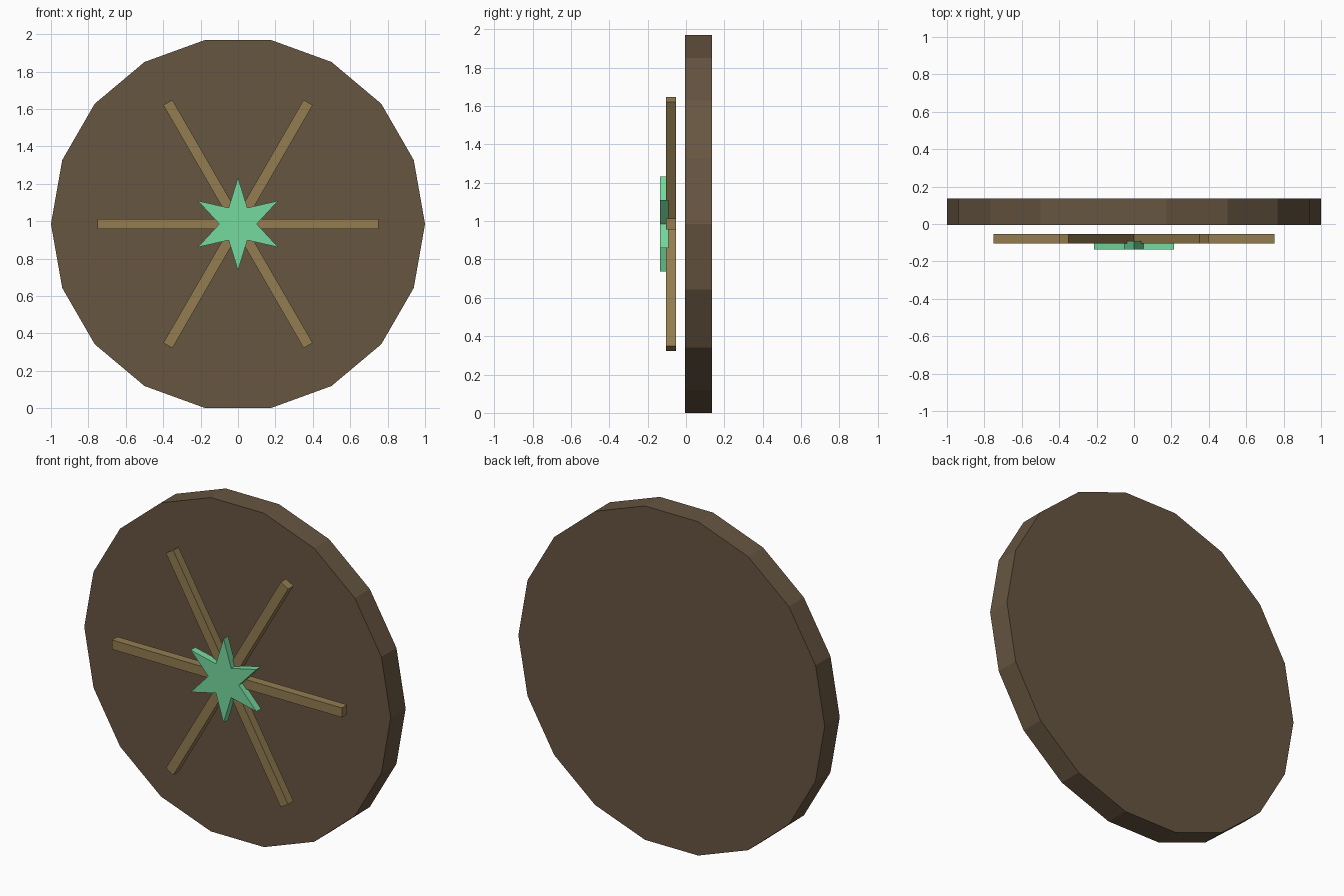
import bpy, bmesh
from math import sin, cos, pi, radians

if "Cube" in bpy.data.objects:
    bpy.data.objects.remove(bpy.data.objects["Cube"])

CZ = 0.985  # height of the wheel centre


def material(name, rgb):
    m = bpy.data.materials.new(name)
    m.diffuse_color = (*rgb, 1)
    m.use_nodes = True
    m.node_tree.nodes["Principled BSDF"].inputs["Base Color"].default_value = m.diffuse_color
    return m


def prism(name, points, y_front, y_back, mat):
    """Extrude an (x, z) outline, given around the centre, along y."""
    bm = bmesh.new()
    face = bm.faces.new([bm.verts.new((x, y_front, z + CZ)) for x, z in points])
    ext = bmesh.ops.extrude_face_region(bm, geom=[face])
    moved = [v for v in ext["geom"] if isinstance(v, bmesh.types.BMVert)]
    bmesh.ops.translate(bm, verts=moved, vec=(0, y_back - y_front, 0))
    bmesh.ops.recalc_face_normals(bm, faces=bm.faces)
    mesh = bpy.data.meshes.new(name)
    bm.to_mesh(mesh)
    bm.free()
    mesh.materials.append(mat)
    ob = bpy.data.objects.new(name, mesh)
    bpy.context.collection.objects.link(ob)
    return ob


def polar(r, deg):
    return r * cos(radians(deg)), r * sin(radians(deg))


dark_wood = material("dark_wood", (0.135, 0.092, 0.053))
light_wood = material("light_wood", (0.29, 0.205, 0.08))
green = material("green", (0.18, 0.70, 0.35))

# Round backing board, 18 sides
prism("round_board", [polar(1, i * 20) for i in range(18)], -0.005, 0.135, dark_wood)

# Three crossed bars floating in front of the board
for i in range(3):
    c, s = polar(1, i * 60)
    corners = [(-0.75, -0.028), (0.75, -0.028), (0.75, 0.028), (-0.75, 0.028)]
    prism(f"cross_bar_{i + 1}", [(u * c - v * s, u * s + v * c) for u, v in corners],
          -0.103, -0.053, light_wood)

# Six-pointed star at the centre
prism("centre_star", [polar(0.1 if i % 2 == 0 else 0.248, i * 30) for i in range(12)],
      -0.135, -0.092, green)
